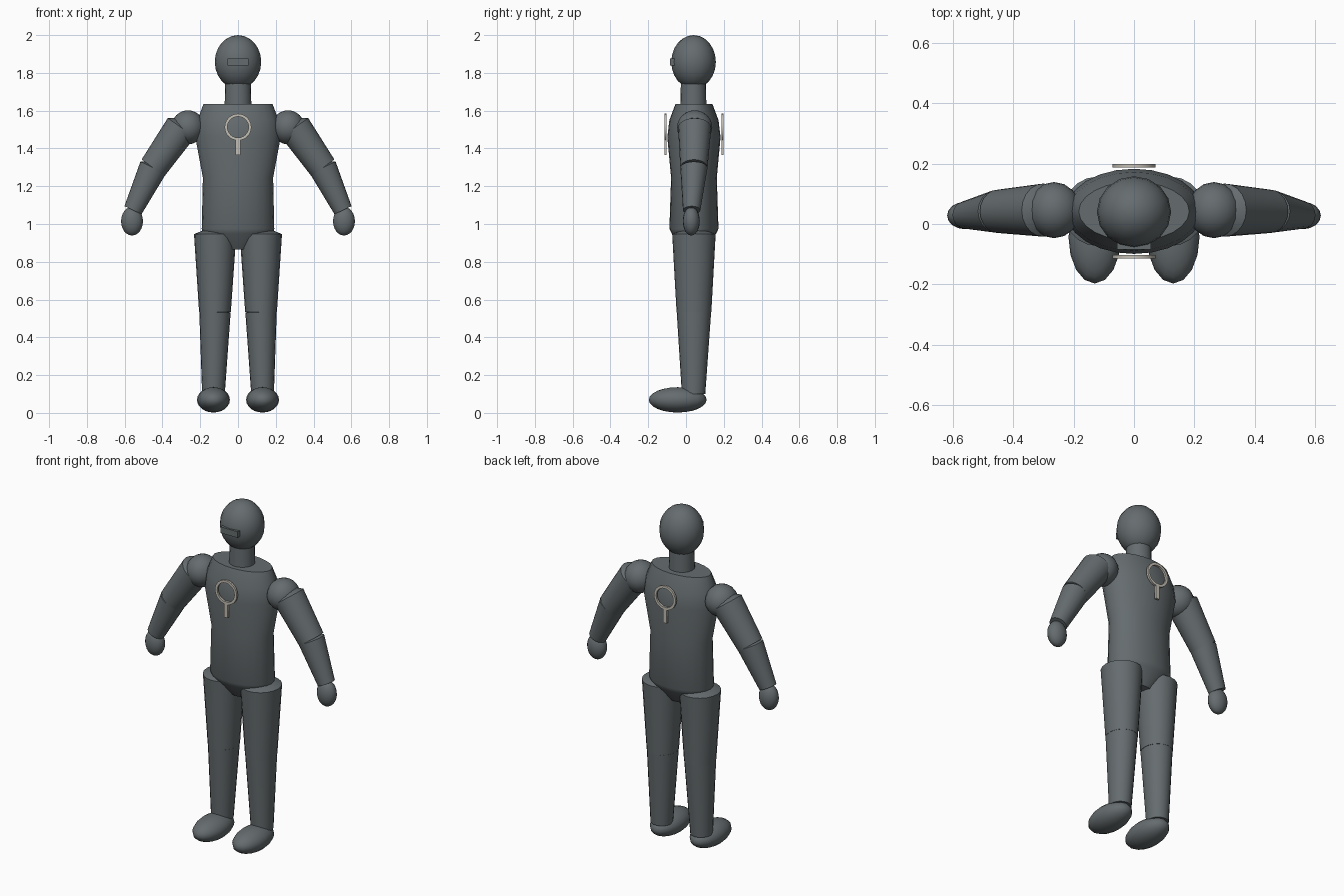
import bpy, bmesh
from math import cos, sin, pi, radians
from mathutils import Vector

cube = bpy.data.objects.get("Cube")
if cube:
    bpy.data.objects.remove(cube)


def material(name, rgb):
    mat = bpy.data.materials.new(name)
    mat.use_nodes = True
    mat.diffuse_color = (*rgb, 1)
    mat.node_tree.nodes["Principled BSDF"].inputs["Base Color"].default_value = (*rgb, 1)
    return mat


GREY = material("slate grey", (0.13, 0.15, 0.158))
PALE = material("pale stone", (0.55, 0.52, 0.46))
MID_Y = 0.042


def finish(bm, name, mat, smooth=True):
    bmesh.ops.recalc_face_normals(bm, faces=bm.faces)
    mesh = bpy.data.meshes.new(name)
    bm.to_mesh(mesh)
    bm.free()
    mesh.materials.append(mat)
    ob = bpy.data.objects.new(name, mesh)
    bpy.context.collection.objects.link(ob)
    if smooth:
        bpy.ops.object.select_all(action="DESELECT")
        ob.select_set(True)
        bpy.context.view_layer.objects.active = ob
        bpy.ops.object.shade_smooth_by_angle(angle=radians(40))
    return ob


def loft(name, rings, axis=(0, 0, 1), sides=20, mat=GREY):
    """Skin elliptical rings (centre, width radius, depth radius) square to an axis."""
    bm = bmesh.new()
    v = Vector((0, 1, 0))
    u = v.cross(Vector(axis)).normalized()
    loops = []
    for centre, rw, rd in rings:
        loops.append([bm.verts.new(Vector(centre) + u * rw * cos(a) + v * rd * sin(a))
                      for a in (2 * pi * i / sides for i in range(sides))])
    for low, high in zip(loops, loops[1:]):
        for i in range(sides):
            j = (i + 1) % sides
            bm.faces.new((low[i], low[j], high[j], high[i]))
    bm.faces.new(loops[0])
    bm.faces.new(loops[-1])
    return finish(bm, name, mat)


def limb(name, start, end, r_start, r_end, dome=0.02):
    """Tapered limb segment with a shallow domed cap at the start."""
    a, b = Vector(start), Vector(end)
    axis = (a - b).normalized()
    rings = [(b, *r_end), (a, *r_start),
             (a + axis * dome * 0.75, r_start[0] * 0.6, r_start[1] * 0.6),
             (a + axis * dome, r_start[0] * 0.2, r_start[1] * 0.2)]
    return loft(name, rings, axis)


def ellipsoid(name, centre, radii, segments=16, rings=12):
    bm = bmesh.new()
    bmesh.ops.create_uvsphere(bm, u_segments=segments, v_segments=rings, radius=1)
    bmesh.ops.scale(bm, vec=radii, verts=bm.verts)
    bmesh.ops.translate(bm, vec=centre, verts=bm.verts)
    return finish(bm, name, GREY)


def box(name, centre, size, mat):
    bm = bmesh.new()
    bmesh.ops.create_cube(bm, size=1)
    bmesh.ops.scale(bm, vec=size, verts=bm.verts)
    bmesh.ops.translate(bm, vec=centre, verts=bm.verts)
    return finish(bm, name, mat, False)


def flat_ring(name, centre, outer, inner, depth, mat, sides=24):
    """Upright hollow disc facing along y."""
    bm = bmesh.new()
    profile = [(inner, -depth), (outer, -depth), (outer, depth), (inner, depth)]
    loops = [[bm.verts.new(Vector(centre) + Vector((r * cos(a), d, r * sin(a))))
              for r, d in profile]
             for a in (2 * pi * i / sides for i in range(sides))]
    for i in range(sides):
        p, q = loops[i], loops[(i + 1) % sides]
        for k in range(4):
            m = (k + 1) % 4
            bm.faces.new((p[k], p[m], q[m], q[k]))
    return finish(bm, name, mat)


# Torso and pelvis: height, half width, half depth
torso = [(0.865, 0.07, 0.06), (0.95, 0.185, 0.118), (0.975, 0.192, 0.13),
         (1.245, 0.186, 0.121), (1.46, 0.226, 0.141), (1.55, 0.215, 0.13),
         (1.635, 0.183, 0.098)]
loft("torso", [((0, MID_Y, z), w, d) for z, w, d in torso], sides=24)

# Neck, head and visor
loft("neck", [((0, MID_Y - 0.003, 1.62), 0.071, 0.069),
              ((0, MID_Y - 0.003, 1.76), 0.067, 0.066)])
ellipsoid("head", (0, 0.04, 1.858), (0.123, 0.118, 0.142))
box("visor", (0, -0.066, 1.857), (0.112, 0.036, 0.036), GREY)

# Arms and legs, one set for each side
for side, s in (("left", 1), ("right", -1)):
    elbow = (s * 0.449, 0.042, 1.298)
    wrist = (s * 0.556, 0.03, 1.073)
    hip = (s * 0.121, MID_Y, 0.946)
    knee = (s * 0.122, MID_Y, 0.533)
    ellipsoid(side + "_shoulder", (s * 0.265, 0.046, 1.512), (0.088, 0.093, 0.09))
    limb(side + "_upper_arm", (s * 0.3, 0.046, 1.51), elbow,
         (0.088, 0.088), (0.075, 0.072), 0.035)
    limb(side + "_forearm", elbow, wrist, (0.075, 0.072), (0.05, 0.046))
    ellipsoid(side + "_hand", (s * 0.561, 0.028, 1.015), (0.058, 0.045, 0.076))
    limb(side + "_thigh", hip, knee, (0.112, 0.115), (0.084, 0.092), 0.025)
    limb(side + "_shin", knee, (s * 0.13, 0.04, 0.1),
         (0.083, 0.091), (0.06, 0.062), 0.01)
    ellipsoid(side + "_foot", (s * 0.13, -0.044, 0.069), (0.087, 0.153, 0.067))

# Ring and stem emblem on chest and back
for place, y in (("chest", -0.108), ("back", 0.193)):
    flat_ring(place + "_ring", (0, y, 1.513), 0.071, 0.056, 0.006, PALE)
    box(place + "_stem", (0, y, 1.412), (0.024, 0.012, 0.094), PALE)
